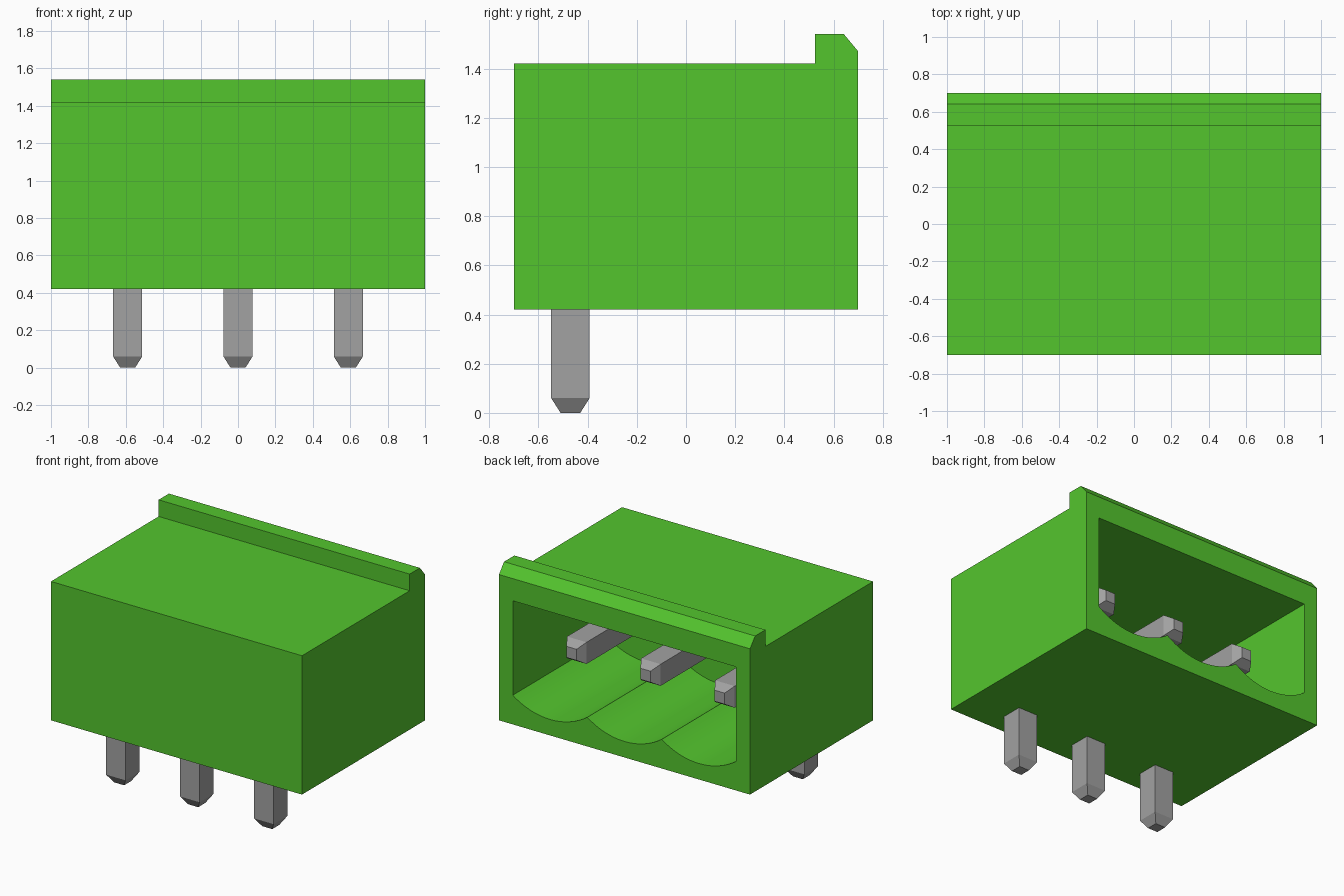
import bpy, bmesh, math
from mathutils import Vector

cube = bpy.data.objects.get("Cube")
if cube:
    bpy.data.objects.remove(cube, do_unlink=True)


def material(name, rgb):
    m = bpy.data.materials.new(name)
    m.use_nodes = True
    m.diffuse_color = (*rgb, 1)
    bsdf = next(n for n in m.node_tree.nodes if n.type == 'BSDF_PRINCIPLED')
    bsdf.inputs["Base Color"].default_value = (*rgb, 1)
    return m


GREEN = material("green plastic", (0.088, 0.56, 0.027))
METAL = material("grey metal", (0.36, 0.36, 0.36))


def add_object(name, bm, mat):
    bmesh.ops.recalc_face_normals(bm, faces=bm.faces)
    mesh = bpy.data.meshes.new(name)
    bm.to_mesh(mesh)
    bm.free()
    mesh.materials.append(mat)
    ob = bpy.data.objects.new(name, mesh)
    bpy.context.collection.objects.link(ob)
    return ob


def prism(name, points, direction, mat):
    """Extrude a closed planar profile along a direction."""
    bm = bmesh.new()
    face = bm.faces.new([bm.verts.new(p) for p in points])
    out = bmesh.ops.extrude_face_region(bm, geom=[face])
    verts = [g for g in out["geom"] if isinstance(g, bmesh.types.BMVert)]
    bmesh.ops.translate(bm, verts=verts, vec=direction)
    return add_object(name, bm, mat)


# Housing: side profile with the raised, chamfered rear lip
side = [(-0.7, 0.42), (0.7, 0.42), (0.7, 1.47), (0.642, 1.54),
        (0.525, 1.54), (0.525, 1.42), (-0.7, 1.42)]
housing = prism("housing", [(-1, y, z) for y, z in side], (2, 0, 0), GREEN)

# Socket cavity: flat roof, floor of three shallow troughs
HALF, CUSP, ROOF, SAG, STEPS = 0.89, 0.63, 1.31, 0.095, 16
trough = HALF / 3                        # half width of one trough
radius = (trough ** 2 + SAG ** 2) / (2 * SAG)
sweep = math.asin(trough / radius)
outline = [(HALF, ROOF), (-HALF, ROOF), (-HALF, CUSP)]
for cx in (-2 * trough, 0, 2 * trough):
    for i in range(1, STEPS + 1):
        a = sweep * (2 * i / STEPS - 1)
        outline.append((cx + radius * math.sin(a),
                        CUSP - SAG + radius * (1 - math.cos(a))))
cutter = prism("cavity_cutter", [(x, -0.385, z) for x, z in outline],
               (0, 1.2, 0), GREEN)
cutter.hide_render = True

cut = housing.modifiers.new("cavity", 'BOOLEAN')
cut.operation = 'DIFFERENCE'
cut.solver = 'EXACT'
cut.object = cutter
bpy.ops.object.select_all(action='DESELECT')
bpy.context.view_layer.objects.active = housing
housing.select_set(True)
bpy.ops.object.modifier_apply(modifier=cut.name)
bpy.data.objects.remove(cutter, do_unlink=True)
bpy.ops.object.shade_smooth_by_angle(angle=math.radians(20))


# Pins: square bars with a tapered tip
def bar(name, root, tip):
    root, tip = Vector(root), Vector(tip)
    axis = (tip - root).normalized()
    u = Vector((1, 0, 0))
    v = axis.cross(u)
    bm = bmesh.new()
    rings = []
    for centre, h in ((root, 0.078), (tip - axis * 0.06, 0.078), (tip, 0.04)):
        rings.append([bm.verts.new(centre + u * a * h + v * b * h)
                      for a, b in ((-1, -1), (1, -1), (1, 1), (-1, 1))])
    for lo, hi in zip(rings, rings[1:]):
        for i in range(4):
            j = (i + 1) % 4
            bm.faces.new((lo[i], lo[j], hi[j], hi[i]))
    bm.faces.new(rings[0])
    bm.faces.new(rings[-1])
    return add_object(name, bm, METAL)


PIN_Y, PIN_Z = -0.47, 0.92
for label, x in (("right", -0.59), ("middle", 0), ("left", 0.59)):
    bar(f"{label}_solder_leg", (x, PIN_Y, PIN_Z - 0.078), (x, PIN_Y, 0))
    bar(f"{label}_contact_pin", (x, PIN_Y - 0.078, PIN_Z), (x, 0.46, PIN_Z))
